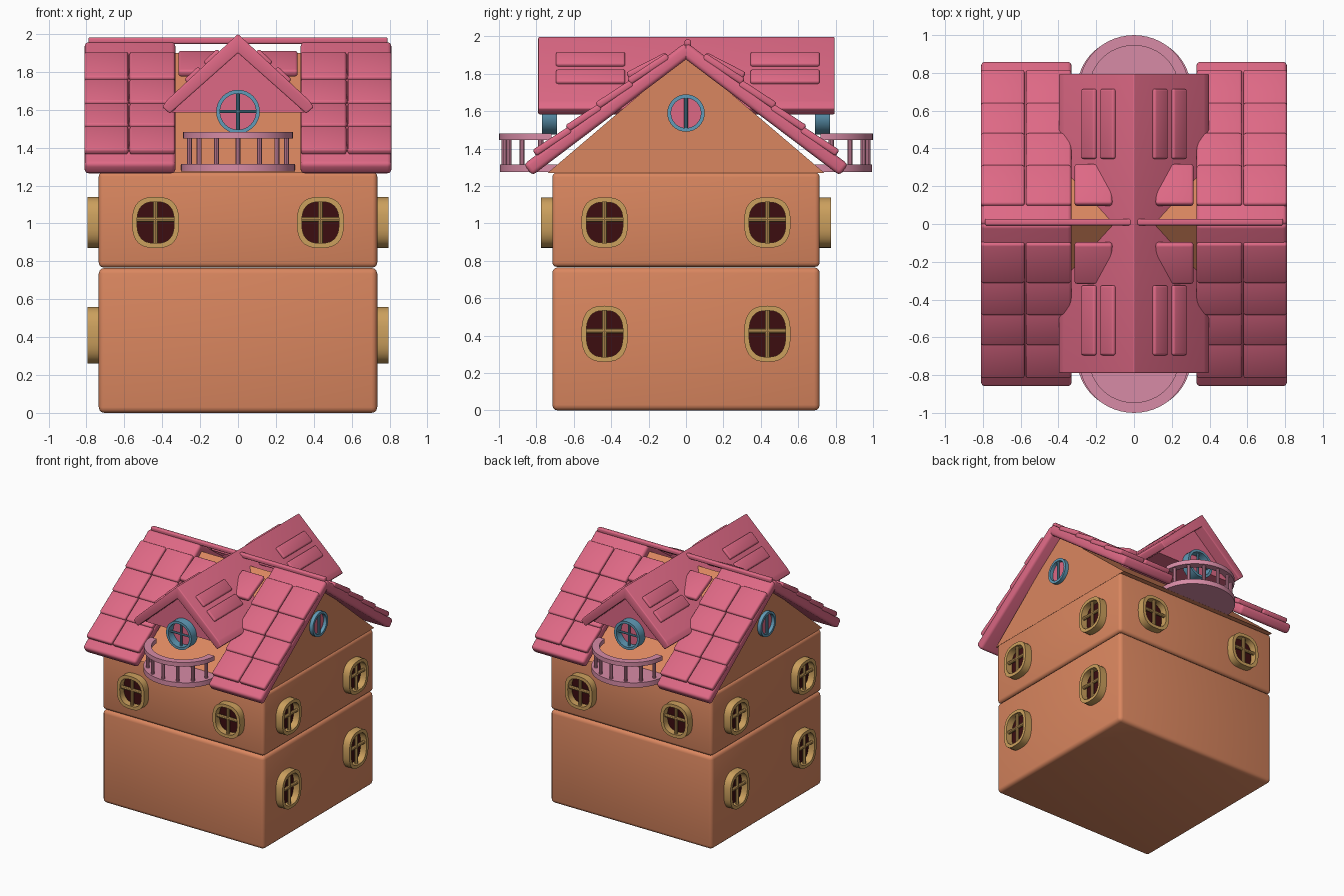
import bpy, bmesh
from math import sin, cos, pi, atan2, hypot, radians
from mathutils import Matrix, Vector

if "Cube" in bpy.data.objects:
    bpy.data.objects.remove(bpy.data.objects["Cube"])

made = []


def material(name, rgb):
    m = bpy.data.materials.new(name)
    m.use_nodes = True
    m.diffuse_color = (*rgb, 1)
    m.node_tree.nodes["Principled BSDF"].inputs["Base Color"].default_value = (*rgb, 1)
    return m


ORANGE = material("wall orange", (0.70, 0.24, 0.115))
PINK = material("roof pink", (0.73, 0.14, 0.235))
LILAC = material("balcony lilac", (0.68, 0.26, 0.38))
GOLD = material("frame gold", (0.60, 0.35, 0.11))
DARK = material("pane dark red", (0.045, 0.004, 0.005))
BLUE = material("round frame blue", (0.12, 0.33, 0.48))


def finish(name, bm, mat, bevel=0.0, matrix=None):
    bmesh.ops.recalc_face_normals(bm, faces=bm.faces)
    if bevel:
        bmesh.ops.bevel(bm, geom=bm.edges[:], offset=bevel, segments=3,
                        profile=0.5, affect='EDGES')
    mesh = bpy.data.meshes.new(name)
    bm.to_mesh(mesh)
    bm.free()
    mesh.materials.append(mat)
    ob = bpy.data.objects.new(name, mesh)
    bpy.context.scene.collection.objects.link(ob)
    if matrix:
        ob.matrix_world = matrix
    made.append(ob)
    return ob


def box(name, size, loc, mat, bevel=0.0, matrix=None, rot=None):
    bm = bmesh.new()
    place = Matrix.Translation(loc) @ (rot or Matrix()) @ Matrix.Diagonal((*size, 1))
    bmesh.ops.create_cube(bm, size=1, matrix=place)
    return finish(name, bm, mat, bevel, matrix)


def extrude(name, loop, vec, mat, bevel=0.0, matrix=None, hole=None):
    """Extrude a closed outline along vec, optionally with a matching hole."""
    bm = bmesh.new()
    a = [bm.verts.new(p) for p in loop]
    if hole:
        b = [bm.verts.new(p) for p in hole]
        n = len(a)
        faces = [bm.faces.new((a[i], a[(i + 1) % n], b[(i + 1) % n], b[i])) for i in range(n)]
    else:
        faces = [bm.faces.new(a)]
    out = bmesh.ops.extrude_face_region(bm, geom=faces, use_keep_orig=True)
    verts = [g for g in out["geom"] if isinstance(g, bmesh.types.BMVert)]
    bmesh.ops.translate(bm, verts=verts, vec=vec)
    return finish(name, bm, mat, bevel, matrix)


def oval(rx, rz, y, power=1.0, n=32):
    """Upright rounded outline facing the front."""
    def bend(v):
        return (1 if v > 0 else -1) * abs(v) ** power
    return [(rx * bend(cos(2 * pi * i / n)), y, rz * bend(sin(2 * pi * i / n))) for i in range(n)]


def rod(name, radius, length, matrix, mat):
    bm = bmesh.new()
    bmesh.ops.create_cone(bm, cap_ends=True, segments=10, radius1=radius,
                          radius2=radius, depth=length)
    return finish(name, bm, mat, 0, matrix)


def on_wall(turn, across, out, z):
    """Place something built facing -y onto the wall turned by the given angle."""
    return Matrix.Rotation(turn, 4, 'Z') @ Matrix.Translation((across, -out, z))


# Walls
box("lower_storey", (1.47, 1.43, 0.765), (0, 0, 0.3825), ORANGE, 0.03)
box("upper_storey", (1.47, 1.43, 0.505), (0, 0, 1.02), ORANGE, 0.025)
extrude("attic", [(-0.72, -0.74, 1.27), (-0.72, 0.74, 1.27), (-0.72, 0, 1.90)],
        (1.44, 0, 0), ORANGE)


# Storey windows: rounded frame, dark pane, crossed bars
def window(turn, across, out, z, rz):
    m = on_wall(turn, across, out, z)
    rx = 0.124
    extrude("window_frame", oval(rx, rz, 0.02, 0.75), (0, -0.08, 0), GOLD, 0, m,
            oval(rx - 0.026, rz - 0.026, 0.02, 0.75))
    extrude("window_pane", oval(rx - 0.01, rz - 0.01, 0.0, 0.75), (0, -0.006, 0), DARK, 0, m)
    front = m @ Matrix.Translation((0, -0.035, 0))
    rod("window_upright", 0.014, 2 * rz - 0.03, front, GOLD)
    rod("window_crossbar", 0.014, 2 * rx - 0.03, front @ Matrix.Translation((0, 0, 0.015))
        @ Matrix.Rotation(pi / 2, 4, 'Y'), GOLD)


for side in (-1, 1):
    for across in (-0.435, 0.435):
        window(0 if side < 0 else pi, across, 0.715, 1.005, 0.135)
        window(side * pi / 2, across, 0.735, 1.005, 0.135)
        window(side * pi / 2, across, 0.735, 0.41, 0.15)


# Small round windows in the gables and dormers
def round_window(turn, out, depth, r):
    m = on_wall(turn, 0, out, 1.59)
    extrude("round_frame", oval(r, r, 0), (0, -depth, 0), BLUE, 0, m, oval(r - 0.02, r - 0.02, 0))
    extrude("round_pane", oval(r - 0.01, r - 0.01, 0), (0, 0.2 * -depth, 0), PINK, 0, m)
    bar = m @ Matrix.Translation((0, -0.6 * depth, 0))
    rod("round_upright", 0.01, 2 * r - 0.02, bar, BLUE)
    return bar


for side in (-1, 1):
    round_window(side * pi / 2, 0.715, 0.035, 0.10)
    bar = round_window(0 if side < 0 else pi, 0.69, 0.08, 0.115)
    rod("round_crossbar", 0.008, 0.21, bar @ Matrix.Rotation(pi / 2, 4, 'Y'), BLUE)

# Main roof: sloped slabs beside the dormer with overlapping tiles
RIDGE, EAVE, DROP = 1.955, 0.86, 0.755
pitch = atan2(DROP, 1)
row_edges = [0.09, 0.28, 0.45, 0.61, 0.785]


def roof_piece(name, x, y0, y1, width, thick, lift, tilt, front, bevel):
    """Slab lying on the slope between two distances from the ridge."""
    mid = (y0 + y1) / 2
    length = (y1 - y0) * hypot(1, DROP)
    rot = Matrix.Rotation(-front * (pitch - tilt), 4, 'X')
    centre = Vector((x, front * mid, RIDGE - DROP * mid)) + Vector(
        (0, front * sin(pitch), cos(pitch))) * lift
    box(name, (width, length, thick), centre, PINK, bevel, None, rot)


for front in (-1, 1):
    for side in (-1, 1):
        roof_piece("roof_slab", side * 0.57, 0, EAVE, 0.48, 0.075, -0.025, 0, front, 0.022)
        for y0, y1 in zip(row_edges, row_edges[1:]):
            for x, width in ((0.695, 0.232), (0.452, 0.240)):
                roof_piece("roof_tile", side * x, y0, y1 + 0.01, width, 0.04, 0.018,
                           radians(4), front, 0.014)
        roof_piece("middle_tile", side * 0.215, 0.09, 0.28, 0.20, 0.04, 0.035,
                   radians(10), front, 0.014)
box("ridge_beam", (1.58, 0.035, 0.035), (0, 0.01, 1.965), PINK, 0.01)

# Cross dormer roof with gable ends
chevron = [(0, 2.0), (0.375, 1.65), (0.40, 1.615), (0.36, 1.58), (0, 1.90)]
outline = chevron + [(-x, z) for x, z in reversed(chevron[1:4])]
extrude("dormer_roof", [(x, -0.79, z) for x, z in outline], (0, 1.585, 0), PINK, 0.008)
extrude("dormer_gable", [(-0.35, -0.70, 1.585), (0.35, -0.70, 1.585), (0, -0.70, 1.93)],
        (0, 1.40, 0), PINK)
slope = atan2(0.35, 0.375)
for side in (-1, 1):
    for y in (-0.51, 0.53):
        for x in (0.135, 0.235):
            z = 2.0 - x * 0.35 / 0.375
            box("dormer_strip", (0.10, 0.37, 0.036), (side * x, y, z), PINK, 0.012,
                None, Matrix.Rotation(side * slope, 4, 'Y'))


# Balconies front and back
def arc(rx, ry, z, n=24):
    return [(rx * cos(pi * i / n), -0.72 - ry * sin(pi * i / n), z) for i in range(n + 1)]


for turn in (0, pi):
    m = Matrix.Rotation(turn, 4, 'Z')
    floor = [(0.30, -0.66, 1.275)] + arc(0.30, 0.275, 1.275) + [(-0.30, -0.66, 1.275)]
    extrude("balcony_floor", floor, (0, 0, 0.04), LILAC, 0, m)
    rail = arc(0.29, 0.28, 1.447) + arc(0.235, 0.225, 1.447)[::-1]
    extrude("balcony_rail", rail, (0, 0, 0.035), LILAC, 0, m)
    for i in range(7):
        a = pi * (i + 0.5) / 7
        spot = (0.262 * cos(a), -0.72 - 0.252 * sin(a), 1.38)
        rod("balcony_post", 0.014, 0.16, m @ Matrix.Translation(spot), LILAC)

# Smooth shading with crisp edges
bpy.ops.object.select_all(action='DESELECT')
for ob in made:
    ob.select_set(True)
bpy.context.view_layer.objects.active = made[0]
bpy.ops.object.shade_smooth_by_angle(angle=radians(35))
